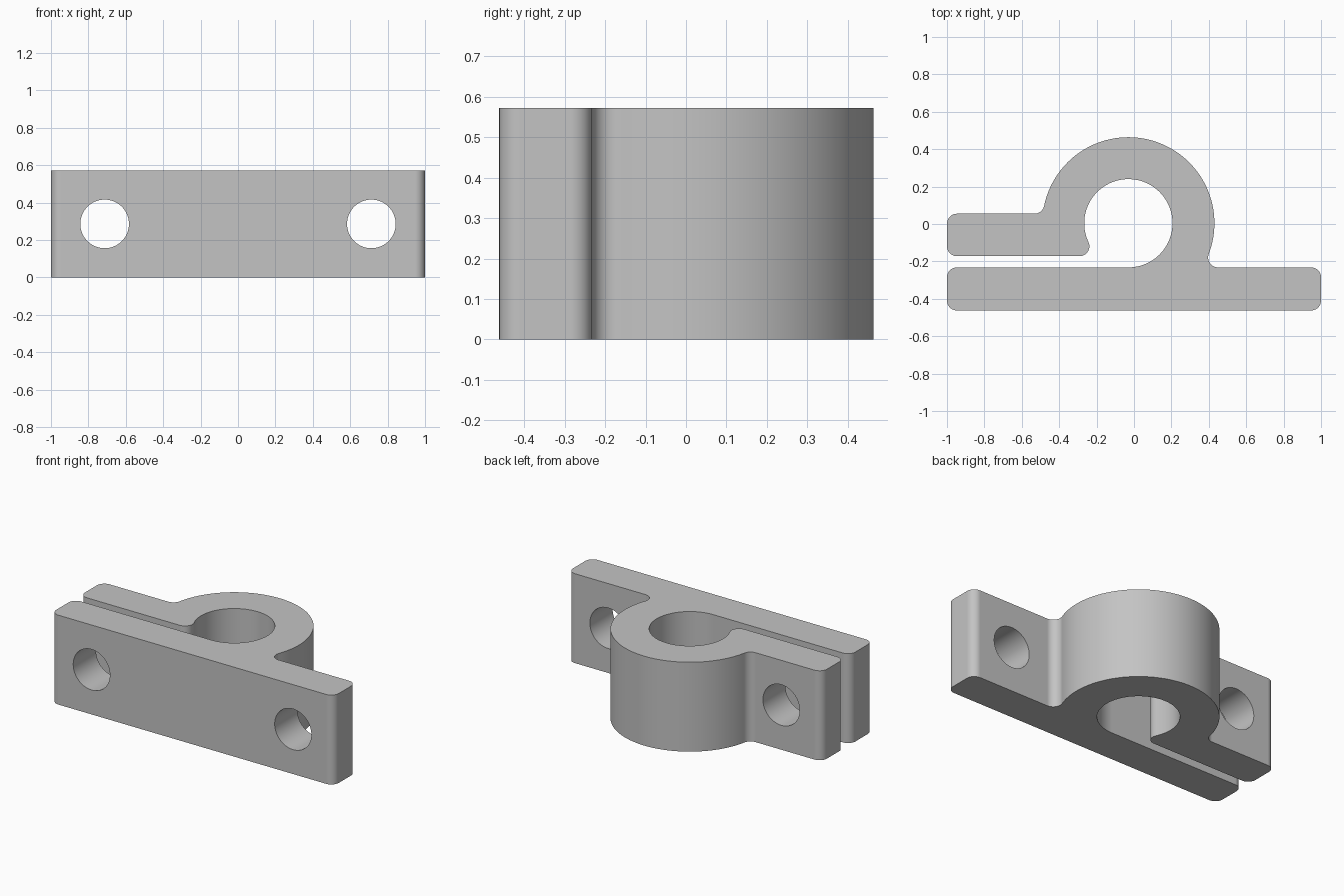
import bpy
import bmesh
from math import radians, degrees, cos, sin, atan2, sqrt

if "Cube" in bpy.data.objects:
    bpy.data.objects.remove(bpy.data.objects["Cube"], do_unlink=True)

HEIGHT = 0.572
CX, CY = -0.03, 0.004             # centre of the clamp ring
OUTER, INNER = 0.46, 0.236
R = 0.053                         # corner and fillet radius
BASE_FRONT, BASE_BACK = -0.462, -0.232
ARM_FRONT, ARM_BACK = -0.172, 0.055
END = 1 - R


def arc(x, y, r, start, end, steps=10):
    angles = [radians(start + (end - start) * i / steps) for i in range(steps + 1)]
    return [(x + r * cos(a), y + r * sin(a)) for a in angles]


def blend(y, reach, side):
    """Centre x of a fillet touching the ring, and its direction from the ring."""
    dy = y - CY
    dx = side * sqrt(reach ** 2 - dy ** 2)
    return CX + dx, degrees(atan2(dy, dx))


# Fillets between ring and base, ring and arm, bore and arm lip
base_y, arm_y, lip_y = BASE_BACK + R, ARM_BACK + R, ARM_FRONT + R
base_x, base_a = blend(base_y, OUTER + R, 1)
arm_x, arm_a = blend(arm_y, OUTER + R, -1)
lip_x, lip_a = blend(lip_y, INNER + R, -1)

# Clamp outline, counterclockwise
outline = (
    arc(-END, BASE_FRONT + R, R, 180, 270)
    + arc(END, BASE_FRONT + R, R, 270, 360)
    + arc(END, BASE_BACK - R, R, 0, 90)
    + arc(base_x, base_y, R, 270, base_a + 180)
    + arc(CX, CY, OUTER, base_a, arm_a, 72)[1:-1]
    + arc(arm_x, arm_y, R, arm_a - 180, -90)
    + arc(-END, ARM_BACK - R, R, 90, 180)
    + arc(-END, ARM_FRONT + R, R, 180, 270)
    + arc(lip_x, lip_y, R, -90, lip_a + 180, 14)
    + arc(CX, CY, INNER, lip_a + 360, -90, 72)[1:]
    + arc(-END, BASE_BACK - R, R, 90, 180)
)

# Extruded clamp body
bm = bmesh.new()
face = bm.faces.new([bm.verts.new((x, y, 0)) for x, y in outline])
extruded = bmesh.ops.extrude_face_region(bm, geom=[face])
tops = [v for v in extruded["geom"] if isinstance(v, bmesh.types.BMVert)]
bmesh.ops.translate(bm, verts=tops, vec=(0, 0, HEIGHT))
bmesh.ops.recalc_face_normals(bm, faces=bm.faces)
mesh = bpy.data.meshes.new("clamp_body")
bm.to_mesh(mesh)
bm.free()
body = bpy.data.objects.new("clamp_body", mesh)
bpy.context.collection.objects.link(body)

grey = bpy.data.materials.new("plain_grey")
grey.use_nodes = True
colour = (0.55, 0.55, 0.55, 1)
grey.diffuse_color = colour
grey.node_tree.nodes["Principled BSDF"].inputs["Base Color"].default_value = colour
mesh.materials.append(grey)

# Bolt holes through base and arm
for x in (-0.713, 0.713):
    bpy.ops.mesh.primitive_cylinder_add(
        vertices=64, radius=0.13, depth=2,
        location=(x, 0, HEIGHT / 2), rotation=(radians(90), 0, 0))
    cutter = bpy.context.object
    cutter.name = "bolt_hole_cutter"
    cutter.hide_render = True
    cutter.data.materials.append(grey)
    cut = body.modifiers.new("bolt_hole", "BOOLEAN")
    cut.operation = "DIFFERENCE"
    cut.solver = "EXACT"
    cut.object = cutter
    bpy.context.view_layer.objects.active = body
    bpy.ops.object.modifier_apply(modifier=cut.name)
    bpy.data.objects.remove(cutter, do_unlink=True)

# Smooth curves, crisp rims, even shading on the flats
bpy.ops.object.select_all(action="DESELECT")
body.select_set(True)
bpy.context.view_layer.objects.active = body
bpy.ops.object.shade_smooth_by_angle(angle=radians(30))
weighted = body.modifiers.new("flat_shading", "WEIGHTED_NORMAL")
weighted.keep_sharp = True
